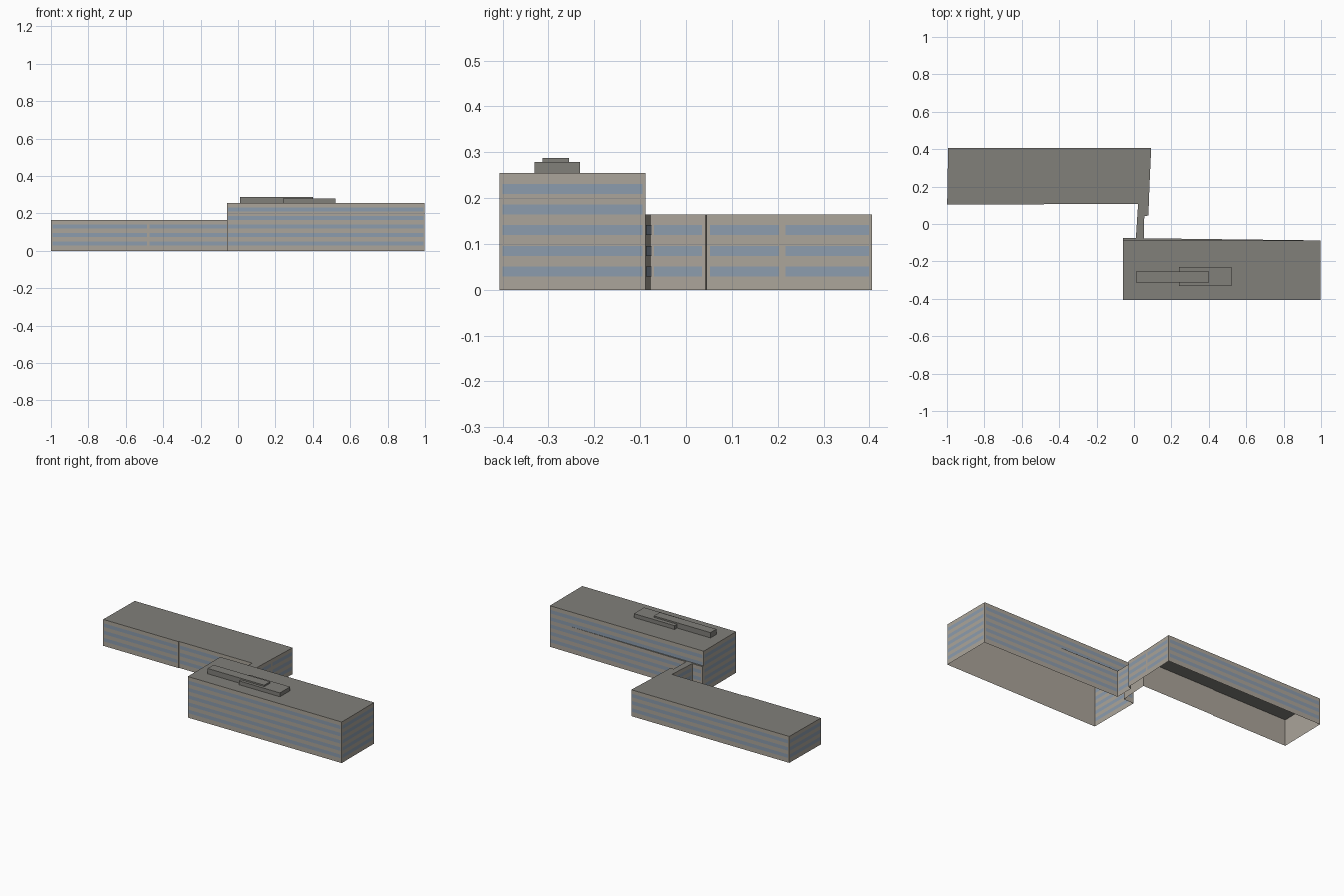
import bpy, bmesh
from mathutils import Vector

if "Cube" in bpy.data.objects:
    bpy.data.objects.remove(bpy.data.objects["Cube"])


def material(name, rgb):
    m = bpy.data.materials.new(name)
    m.use_nodes = True
    m.diffuse_color = (*rgb, 1)
    m.node_tree.nodes["Principled BSDF"].inputs["Base Color"].default_value = (*rgb, 1)
    return m


MATS = [material("taupe_wall", (0.41, 0.375, 0.325)),
        material("blue_grey_glass", (0.265, 0.335, 0.42)),
        material("dark_grey_roof", (0.22, 0.215, 0.195))]
WALL, GLASS, ROOF = range(3)

LOW, HIGH = 0.164, 0.255      # roof heights
SILL, PITCH, PANE = 0.029, 0.045, 0.022
MARGIN, OFFSET = 0.007, 0.0012


def face(bm, points, mat):
    f = bm.faces.new([bm.verts.new(p) for p in points])
    f.material_index = mat


def upright(bm, a, b, z0, z1, mat):
    face(bm, [(*a, z0), (*b, z0), (*b, z1), (*a, z1)], mat)


def facade(bm, a, b, z0, z1, both_sides=False):
    """Plain wall from a to b with a ribbon window on every storey."""
    a, b = Vector(a), Vector(b)
    upright(bm, a, b, z0, z1, WALL)
    along = (b - a).normalized()
    out = Vector((along.y, -along.x)) * OFFSET
    inset = along * MARGIN
    if (b - a).length < 4 * MARGIN:
        return
    for storey in range(5):
        z = SILL + storey * PITCH
        if z < z0 or z + PANE > z1:
            continue
        upright(bm, a + inset + out, b - inset + out, z, z + PANE, GLASS)
        if both_sides:
            upright(bm, b - inset - out, a + inset - out, z, z + PANE, GLASS)


def finish(name, bm):
    mesh = bpy.data.meshes.new(name)
    bm.to_mesh(mesh)
    bm.free()
    for m in MATS:
        mesh.materials.append(m)
    bpy.context.collection.objects.link(bpy.data.objects.new(name, mesh))


# Tall front block, open underneath
sw, se, ne, nw = (-0.06, -0.407), (0.998, -0.407), (0.998, -0.088), (-0.06, -0.088)
bm = bmesh.new()
facade(bm, sw, se, 0, HIGH)
facade(bm, se, ne, 0, HIGH)
facade(bm, ne, nw, LOW, HIGH)
facade(bm, nw, sw, 0, HIGH, both_sides=True)
face(bm, [(*p, HIGH) for p in (sw, se, ne, nw)], ROOF)
finish("front_block", bm)

# Slightly skewed lower rear wall, with a gap where the link joins
link_e, link_w, corner = (0.053, -0.0765), (0.01, -0.0757), (-0.06, -0.075)
bm = bmesh.new()
facade(bm, ne, link_e, 0, LOW)
facade(bm, link_w, corner, 0, LOW)
facade(bm, corner, nw, 0, LOW)
face(bm, [(*p, LOW) for p in (ne, corner, nw)], ROOF)
finish("front_block_lower_rear_wall", bm)

# Low rear block and its narrow link, one continuous roof
outline = [link_e, (0.055, 0.042), (0.077, 0.045), (0.083, 0.21), (0.092, 0.406),
           (-0.994, 0.406), (-0.999, 0.103), (-0.48, 0.103), (-0.48, 0.107),
           (0.022, 0.107), link_w]
bm = bmesh.new()
for a, b in zip(outline, outline[1:]):
    facade(bm, a, b, 0, LOW)
face(bm, [(*p, LOW) for p in outline], ROOF)
finish("rear_block_and_link", bm)


# Rooftop plant rooms
def roof_box(name, x0, x1, y0, y1, top):
    bm = bmesh.new()
    bmesh.ops.create_cube(bm, size=1)
    for v in bm.verts:
        v.co = (x1 if v.co.x > 0 else x0, y1 if v.co.y > 0 else y0,
                top if v.co.z > 0 else HIGH)
    for f in bm.faces:
        f.material_index = ROOF
    finish(name, bm)


roof_box("long_plant_room", 0.01, 0.4, -0.313, -0.255, 0.288)
roof_box("wide_plant_room", 0.24, 0.52, -0.331, -0.231, 0.279)
